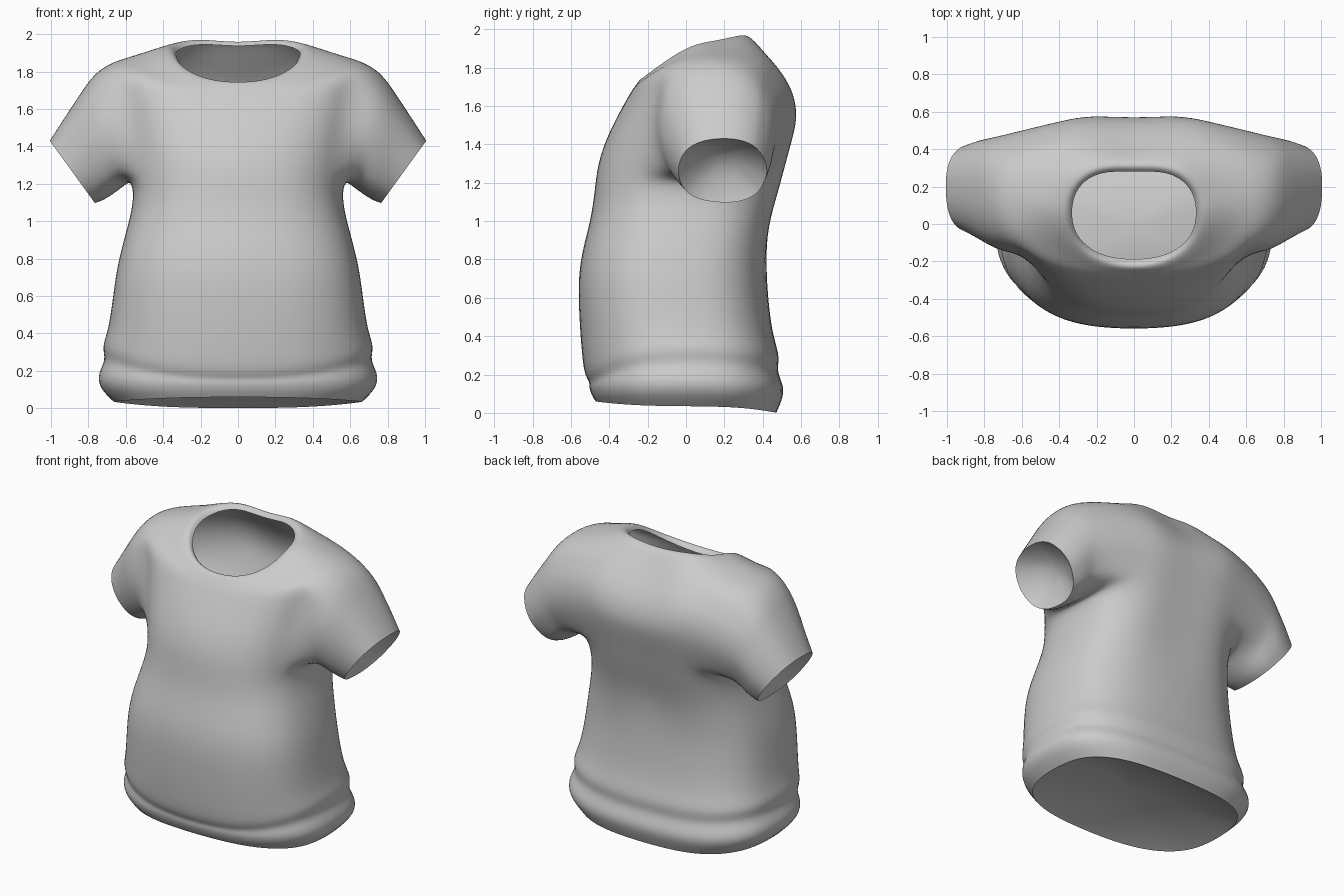
import bpy, bmesh
from math import cos, sin, pi, exp, atan2
from mathutils import Vector

cube = bpy.data.objects.get("Cube")
if cube:
    bpy.data.objects.remove(cube)

GREY = (0.6, 0.6, 0.6, 1)
fabric = bpy.data.materials.new("grey fabric")
fabric.use_nodes = True
fabric.diffuse_color = GREY
fabric.node_tree.nodes["Principled BSDF"].inputs["Base Color"].default_value = GREY

COLUMNS = 24
HALF = COLUMNS // 2

# Torso rings from hem to collar: half width, front y, back y, side z, front z, back z
TORSO = [
    (.67, -.475, .475, .035, .06, 0),
    (.75, -.495, .515, .11, .09, .09),
    (.755, -.51, .51, .19, .13, .15),
    (.71, -.505, .475, .26, .155, .22),
    (.735, -.53, .495, .33, .19, .29),
    (.7, -.545, .46, .41, .27, .39),
    (.675, -.565, .435, .58, .55, .55),
    (.65, -.565, .42, .78, .78, .78),
    (.585, -.5, .455, 1, 1, 1),
    (.56, -.48, .51, 1.13, 1.16, 1.18),
    (.575, -.465, .555, 1.22, 1.3, 1.36),
    (.61, -.42, .595, 1.4, 1.43, 1.5),
    (.64, -.365, .605, 1.58, 1.54, 1.59),
    (.67, -.32, .575, 1.73, 1.62, 1.7),
    (.69, -.285, .51, 1.85, 1.68, 1.8),
    (.55, -.255, .44, 1.89, 1.72, 1.89),
    (.41, -.24, .38, 1.93, 1.74, 1.98),
    (.36, -.215, .34, 1.93, 1.745, 2),
    (.335, -.19, .315, 1.9, 1.715, 1.97),
]
# Armhole limits, counted in torso rings and columns
ARM_LOW, ARM_HIGH = 10, 14
ARM_FRONT, ARM_BACK = -2, 4

# Sleeve rings: top x, top z, bottom x, bottom z, front y, back y
SLEEVE = [
    (.77, 1.8, .62, 1.165, -.155, .48),
    (.845, 1.69, .67, 1.13, -.125, .465),
    (.93, 1.56, .72, 1.1, -.08, .45),
    (1.01, 1.435, .76, 1.09, -.045, .425),
]


def rounded(value, squareness):
    """Turn a sine or cosine into a squarer oval coordinate."""
    size = abs(value) ** (2 / squareness)
    return size if value >= 0 else -size


def torso_point(ring, column):
    width, front, back, side_z, front_z, back_z = ring
    angle = pi * column / HALF
    across, along = cos(angle), sin(angle)
    squareness = 2.8 - 3.5 * max(0, side_z - 1.75)
    if along < 0 and side_z < 1.75:
        squareness -= .25
    x = width * rounded(across, squareness)
    y = (front + back) / 2 + (back - front) / 2 * rounded(along, squareness)
    # The collar dips in a soft V, lower rings in a round curve
    end_z = back_z if along > 0 else front_z
    z = side_z + (end_z - side_z) * abs(along) ** (1.2 if side_z > 1.88 else 2)
    # Hollow along the spine
    if along > 0 and side_z > .9:
        hollow = .035 * exp(-(x / .18) ** 2)
        y -= hollow
        z -= hollow
    return Vector((x, y, z))


def in_armhole(row, column):
    """Tell whether a torso face lies in the left or right armhole."""
    if not ARM_LOW <= row < ARM_HIGH:
        return False
    for c in (column, (HALF - 1 - column) % COLUMNS):
        signed = c if c < HALF else c - COLUMNS
        if ARM_FRONT <= signed < ARM_BACK:
            return True
    return False


def armhole_loop():
    """List the armhole border as row and column pairs, in order."""
    columns, levels = range(ARM_FRONT, ARM_BACK), range(ARM_LOW, ARM_HIGH)
    loop = [(ARM_LOW, c) for c in columns]
    loop += [(r, ARM_BACK) for r in levels]
    loop += [(ARM_HIGH, c + 1) for c in reversed(columns)]
    loop += [(r + 1, ARM_FRONT) for r in reversed(levels)]
    return loop


def bridge(first, second):
    for j in range(len(first)):
        n = (j + 1) % len(first)
        bm.faces.new((first[j], first[n], second[n], second[j]))


def middle(verts):
    return sum((v.co for v in verts), Vector()) / len(verts)


def hollow_lining(rim, inward):
    """Close an opening with a shallow bowl that keeps the rim crisp."""
    centre = middle(rim)
    last = None
    for scale in (1, .85, .5, .15):
        shift = centre + inward * (1 - scale ** 2)
        ring = [bm.verts.new(shift + (v.co - centre) * scale) for v in rim]
        if last:
            bridge(last, ring)
        last = ring
    bm.faces.new(last)


# Torso with both armholes left open
bm = bmesh.new()
rows = [[bm.verts.new(torso_point(ring, c)) for c in range(COLUMNS)] for ring in TORSO]
for r, (lower, upper) in enumerate(zip(rows, rows[1:])):
    for c in range(COLUMNS):
        if not in_armhole(r, c):
            n = (c + 1) % COLUMNS
            bm.faces.new((lower[c], lower[n], upper[n], upper[c]))
hollow_lining(rows[0], Vector((0, 0, .12)))

# Sleeves grown from the armhole borders
for side in (1, -1):
    last = [rows[r][(c if side > 0 else HALF - c) % COLUMNS] for r, c in armhole_loop()]
    centre = middle(last)
    angles = [atan2(v.co.z - centre.z, v.co.y - centre.y) for v in last]
    for top_x, top_z, low_x, low_z, front, back in SLEEVE:
        ring = []
        for angle in angles:
            rise = (1 + sin(angle)) / 2
            x = low_x + (top_x - low_x) * rise
            y = (front + back) / 2 + (back - front) / 2 * rounded(cos(angle), 2.3)
            z = low_z + (top_z - low_z) * rise
            ring.append(bm.verts.new((side * x, y, z)))
        bridge(last, ring)
        last = ring
    hollow_lining(last, Vector((-.08 * side, 0, .06)))

# Clear the loose points inside the armholes and shade the cloth smooth
loose = [v for v in bm.verts if not v.link_faces]
bmesh.ops.delete(bm, geom=loose, context="VERTS")
bmesh.ops.recalc_face_normals(bm, faces=bm.faces)
for face in bm.faces:
    face.smooth = True

mesh = bpy.data.meshes.new("shirt")
bm.to_mesh(mesh)
bm.free()
mesh.materials.append(fabric)
shirt = bpy.data.objects.new("shirt", mesh)
bpy.context.scene.collection.objects.link(shirt)
cloth = shirt.modifiers.new("smooth cloth", "SUBSURF")
cloth.levels = cloth.render_levels = 2
